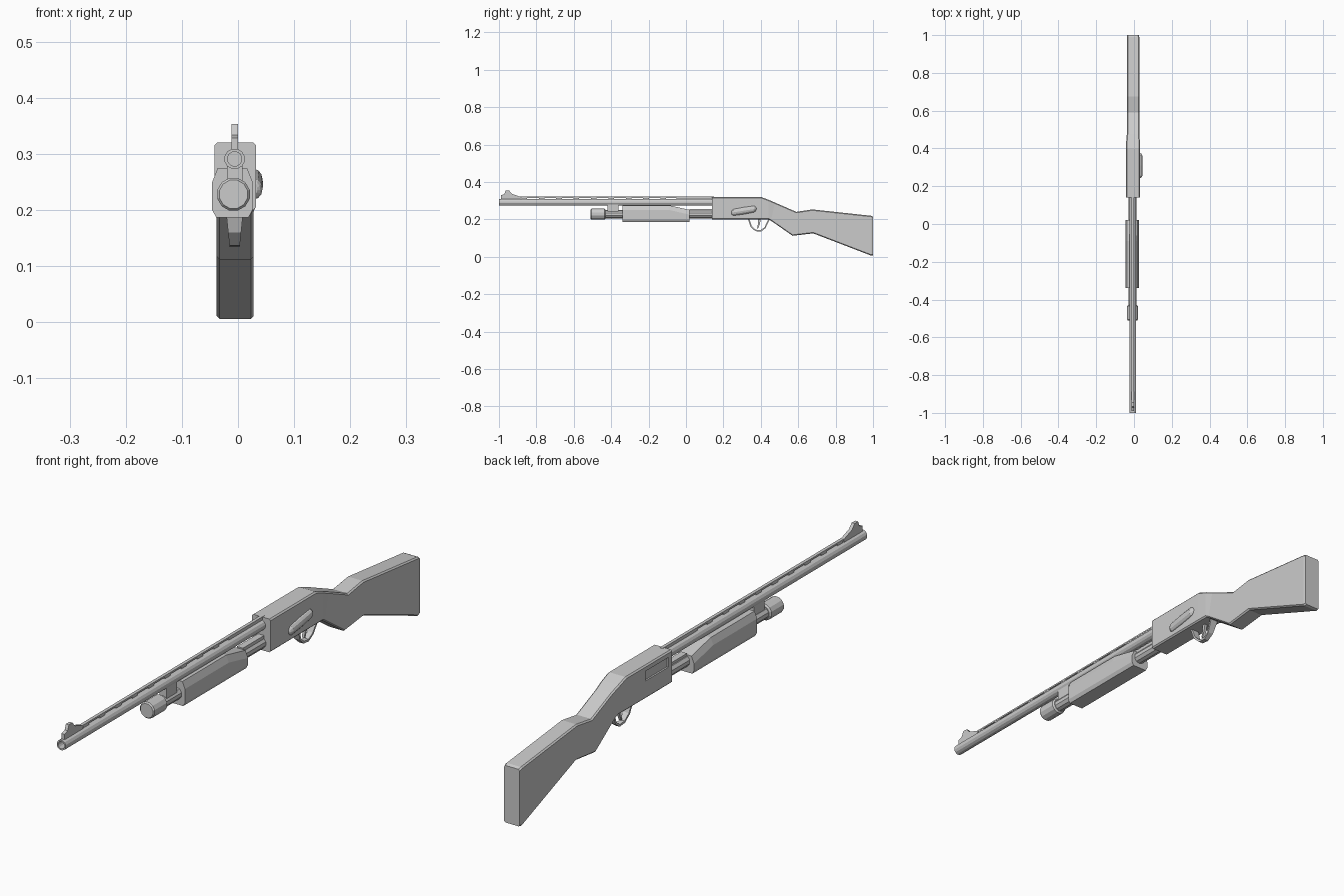
import bpy, bmesh, math
from mathutils import Vector

if "Cube" in bpy.data.objects:
    bpy.data.objects.remove(bpy.data.objects["Cube"])

CX = -0.006
grey = bpy.data.materials.new("grey")
grey.diffuse_color = (0.6, 0.6, 0.6, 1)
grey.use_nodes = True
grey.node_tree.nodes["Principled BSDF"].inputs["Base Color"].default_value = grey.diffuse_color


def finish(name, bm):
    bmesh.ops.remove_doubles(bm, verts=bm.verts, dist=1e-6)
    bmesh.ops.recalc_face_normals(bm, faces=bm.faces)
    me = bpy.data.meshes.new(name)
    bm.to_mesh(me)
    bm.free()
    me.materials.append(grey)
    ob = bpy.data.objects.new(name, me)
    bpy.context.collection.objects.link(ob)
    return ob


def loft(name, rings):
    """Skin a list of equal-length closed rings and cap the ends."""
    bm = bmesh.new()
    vs = [[bm.verts.new(p) for p in r] for r in rings]
    n = len(vs[0])
    for a, b in zip(vs, vs[1:]):
        for i in range(n):
            j = (i + 1) % n
            bm.faces.new((a[i], a[j], b[j], b[i]))
    bm.faces.new(vs[0])
    bm.faces.new(vs[-1])
    return finish(name, bm)


def tube(name, steps, z, sides, x=CX):
    """Turned part along y from (y, radius) steps."""
    return loft(name, [[(x + r * math.cos(math.tau * (i + .5) / sides), y,
                         z + r * math.sin(math.tau * (i + .5) / sides))
                        for i in range(sides)] for y, r in steps])


def plate(name, prof, width, x=CX):
    """Side profile (y, z) extruded across x."""
    return loft(name, [[(x + s * width / 2, y, z) for y, z in prof] for s in (-1, 1)])


def box(name, x0, x1, y0, y1, z0, z1):
    return plate(name, [(y0, z0), (y1, z0), (y1, z1), (y0, z1)], x1 - x0, (x0 + x1) / 2)


# Receiver and stock: (y top, z top, y bottom, z bottom, half width)
def body_ring(yt, zt, yb, zb, w, c=0.005):
    pts = [(-w + c, 0), (w - c, 0), (w, c), (w, -c), (w - c, 0), (-w + c, 0), (-w, -c), (-w, c)]
    return [(-0.005 + x, yb if i in (0, 1, 2, 7) else yt,
             (zb if i in (0, 1, 2, 7) else zt) + z) for i, (x, z) in enumerate(pts)]


receiver = loft("receiver", [body_ring(*s) for s in (
    (.14, .32, .14, .2, .037), (.4, .32, .4, .2, .037),
    (.44, .305, .44, .2, .036), (.475, .29, .455, .192, .033))])
loft("stock", [body_ring(*s) for s in (
    (.475, .29, .455, .192, .033), (.59, .24, .57, .112, .033),
    (.675, .253, .68, .125, .033), (.99, .219, .99, .006, .033),
    (1, .214, 1, .008, .031))])

# Ejection port sunk into the left side
cutter = box("port_cutter", -.06, -.036, .16, .29, .265, .3)
cutter.hide_render = True
cutter.hide_viewport = True
cut = receiver.modifiers.new("port", 'BOOLEAN')
cut.operation = 'DIFFERENCE'
cut.solver = 'EXACT'
cut.object = cutter

# Raised pod on the right side, tilted up to the rear
bm = bmesh.new()
bmesh.ops.create_uvsphere(bm, u_segments=12, v_segments=8, radius=1)
for v in bm.verts:
    p = v.co.copy()
    y = p.z * .022 + (.046 if p.z > .01 else -.046 if p.z < -.01 else 0)
    v.co = Vector((.028 + p.x * .017, .309 + y, .246 + p.y * .02 + y * .16))
finish("side_pod", bm)

# Barrel with open muzzle
tube("barrel", [(-.94, .013), (-1, .013), (-1, .0185), (.15, .0185)], .291, 12)

# Ventilated rib: top strip on evenly spaced posts
box("rib", CX - .006, CX + .006, -.9, .15, .315, .321)
for i in range(10):
    y = -.88 + i * .093
    box("rib_post", CX - .005, CX + .005, y, y + .03, .304, .317)
box("rib_base", CX - .005, CX + .005, -.05, .15, .304, .317)

# Front sight
plate("front_sight", [(-.99, .305), (-.99, .328), (-.972, .334), (-.965, .353),
                      (-.945, .353), (-.93, .336), (-.885, .32), (-.885, .305)], .012)

# Magazine tube, end cap and barrel clamp
tube("magazine_tube", [(-.44, .022), (.15, .022)], .227, 10, -.008)
tube("magazine_cap", [(-.51, .026), (-.505, .03), (-.435, .03), (-.43, .024)], .228, 12, -.008)
box("barrel_clamp", CX - .014, CX + .014, -.42, -.36, .235, .28)
box("tube_bracket", CX - .012, CX + .012, .02, .15, .225, .255)


# Fore-end: chamfered section, top falling away to the rear
def grip_ring(y, top):
    mid = top - .025
    half = [(.029, .187), (.036, .2), (.036, mid), (.026, top)]
    return [(-.010 + x, y, z) for x, z in half] + [(-.010 - x, y, z) for x, z in half[::-1]]


loft("fore_end", [grip_ring(*s) for s in ((-.34, .275), (-.09, .275), (.02, .25))])

# Trigger guard: a bent strap, narrower at the bottom
path = [(.33, .204), (.345, .16), (.37, .137), (.4, .134), (.425, .152), (.45, .204)]
rings = []
for y, z in path:
    w = .009 + (z - .134) * .1
    d = (Vector((y, z)) - Vector((.39, .2))).normalized() * .008
    iy, iz = y - d.x, z - d.y
    rings.append([(CX - w, y, z), (CX + w, y, z), (CX + w, iy, iz), (CX - w, iy, iz)])
loft("trigger_guard", rings)
plate("trigger", [(.385, .204), (.4, .204), (.395, .175), (.385, .15), (.38, .152), (.385, .178)], .01)
